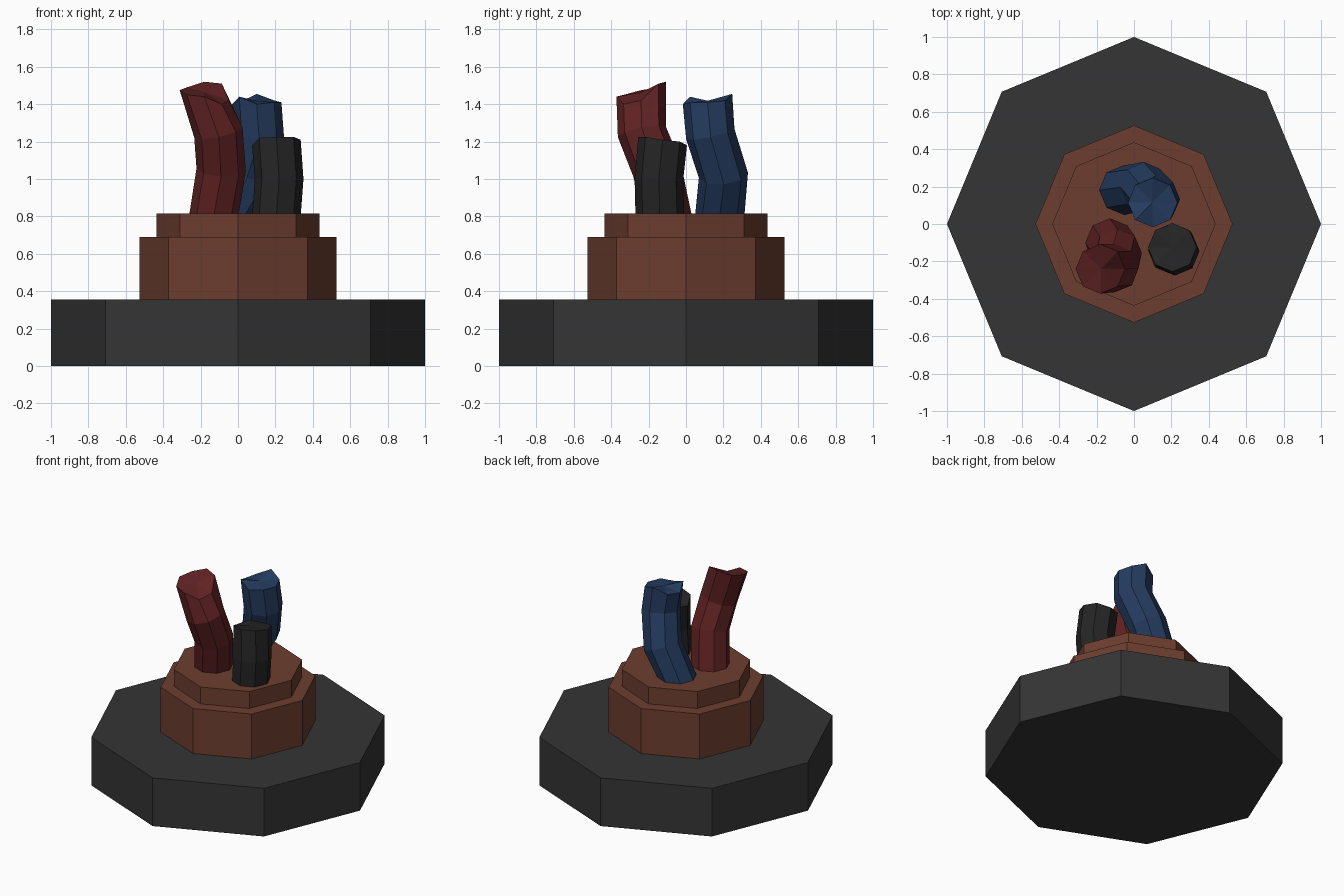
import bpy, bmesh, math
from mathutils import Vector

if "Cube" in bpy.data.objects:
    bpy.data.objects.remove(bpy.data.objects["Cube"])


def mat(name, rgb):
    m = bpy.data.materials.new(name)
    m.diffuse_color = (*rgb, 1)
    m.use_nodes = True
    m.node_tree.nodes["Principled BSDF"].inputs["Base Color"].default_value = m.diffuse_color
    return m


GREY = mat("dark grey", (0.035, 0.035, 0.035))
BROWN = mat("brown", (0.150, 0.048, 0.028))
RED = mat("dark red", (0.118, 0.016, 0.017))
BLUE = mat("navy blue", (0.018, 0.044, 0.115))
BLACK = mat("near black", (0.018, 0.018, 0.018))


def octagon(name, radius, z0, z1, material):
    bpy.ops.mesh.primitive_cylinder_add(vertices=8, radius=radius, depth=z1 - z0,
                                        location=(0, 0, (z0 + z1) / 2))
    ob = bpy.context.object
    ob.name = name
    ob.data.materials.append(material)


def wire(name, path, radius, cut, material):
    """Bent eight-sided tube; cut gives the heights of the ragged top ring."""
    pts = [Vector(p) for p in path]
    bm = bmesh.new()
    rings = []
    for k, p in enumerate(pts):
        inner = 0 < k < len(pts) - 1
        t = (pts[k + 1] - pts[k - 1]).normalized() if inner else Vector((0, 0, 1))
        q = Vector((0, 0, 1)).rotation_difference(t)
        ring = []
        for i in range(8):
            a = math.tau * i / 8
            co = p + q @ Vector((radius * math.cos(a), radius * math.sin(a), 0))
            if k == len(pts) - 1:
                co.z = cut[i]
            ring.append(bm.verts.new(co))
        rings.append(ring)
    for lo, hi in zip(rings, rings[1:]):
        for i in range(8):
            j = (i + 1) % 8
            bm.faces.new((lo[i], lo[j], hi[j], hi[i]))
    bm.faces.new(rings[0][::-1])
    cap = bm.faces.new(rings[-1])
    bmesh.ops.poke(bm, faces=[cap])
    bmesh.ops.recalc_face_normals(bm, faces=bm.faces[:])
    me = bpy.data.meshes.new(name)
    bm.to_mesh(me)
    bm.free()
    me.materials.append(material)
    bpy.context.collection.objects.link(bpy.data.objects.new(name, me))


# Stepped octagonal body
octagon("base_plate", 1.0, 0, 0.357, GREY)
octagon("collar", 0.527, 0.357, 0.69, BROWN)
octagon("upper_collar", 0.437, 0.69, 0.815, BROWN)

# Cut wires rising from the collar
wire("red_wire",
     [(-0.13, -0.10, 0.80), (-0.09, -0.155, 1.05), (-0.105, -0.235, 1.25), (-0.18, -0.24, 1.46)],
     0.132, [1.42, 1.51, 1.52, 1.49, 1.475, 1.45, 1.44, 1.40], RED)
wire("blue_wire",
     [(-0.06, 0.18, 0.80), (0.05, 0.20, 1.02), (0.115, 0.13, 1.24), (0.10, 0.115, 1.42)],
     0.132, [1.41, 1.42, 1.455, 1.41, 1.40, 1.44, 1.40, 1.41], BLUE)
wire("black_wire",
     [(0.205, -0.14, 0.80), (0.22, -0.145, 1.0), (0.205, -0.125, 1.2)],
     0.13, [1.21, 1.20, 1.18, 1.19, 1.18, 1.22, 1.225, 1.225], BLACK)
